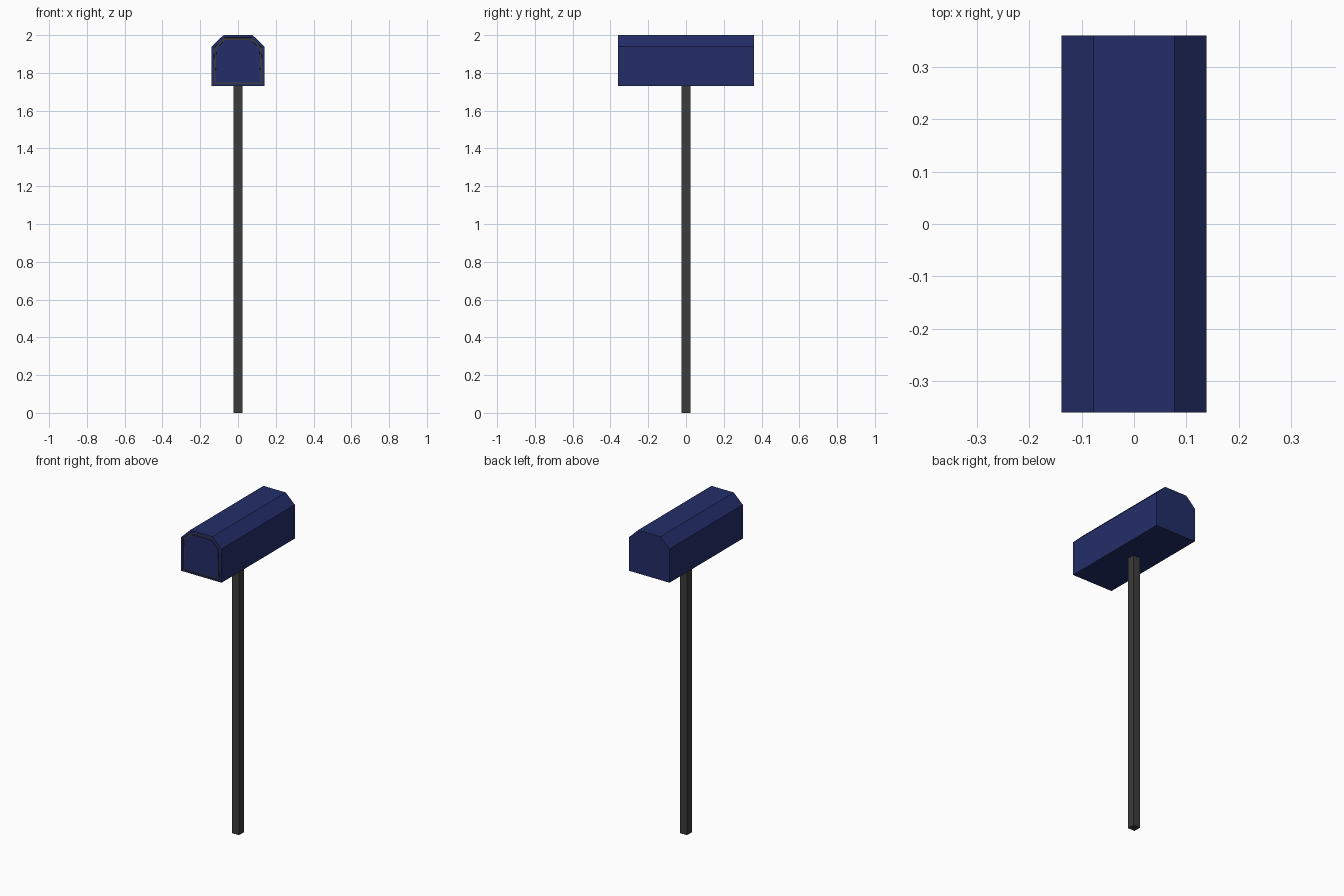
import bpy, bmesh

cube = bpy.data.objects.get("Cube")
if cube:
    bpy.data.objects.remove(cube, do_unlink=True)


def material(name, rgb):
    m = bpy.data.materials.new(name)
    m.use_nodes = True
    m.diffuse_color = (*rgb, 1)
    m.node_tree.nodes["Principled BSDF"].inputs["Base Color"].default_value = (*rgb, 1)
    return m


blue = material("navy blue", (0.017, 0.027, 0.14))
grey = material("dark grey", (0.045, 0.045, 0.045))


def finish(name, bm, mats):
    mesh = bpy.data.meshes.new(name)
    bm.to_mesh(mesh)
    bm.free()
    for m in mats:
        mesh.materials.append(m)
    obj = bpy.data.objects.new(name, mesh)
    bpy.context.collection.objects.link(obj)
    return obj


# Box: a chamfered profile extruded front to back
half_length = 0.36
right_side = [(0.139, 1.73), (0.139, 1.94), (0.077, 2.0)]
profile = right_side + [(-x, z) for x, z in reversed(right_side)]
bm = bmesh.new()
front = bm.faces.new([bm.verts.new((x, -half_length, z)) for x, z in profile])
back = bmesh.ops.extrude_face_region(bm, geom=[front], use_keep_orig=True)
for v in back["geom"]:
    if isinstance(v, bmesh.types.BMVert):
        v.co.y = half_length
bmesh.ops.recalc_face_normals(bm, faces=bm.faces[:])

# Door: rim, then a shallow grey groove around a flush panel
bmesh.ops.inset_region(bm, faces=[front], thickness=0.015)
wall = bmesh.ops.inset_region(bm, faces=[front], thickness=0.0005, depth=-0.006)
gap = bmesh.ops.inset_region(bm, faces=[front], thickness=0.011)
bmesh.ops.inset_region(bm, faces=[front], thickness=0.0005, depth=0.006)
for f in wall["faces"] + gap["faces"]:
    f.material_index = 1
finish("box", bm, [blue, grey])

# Post: square, standing on the ground
bm = bmesh.new()
bmesh.ops.create_cube(bm, size=1)
bmesh.ops.scale(bm, vec=(0.047, 0.047, 1.73), verts=bm.verts[:])
bmesh.ops.translate(bm, vec=(0, 0, 0.865), verts=bm.verts[:])
finish("post", bm, [grey])
